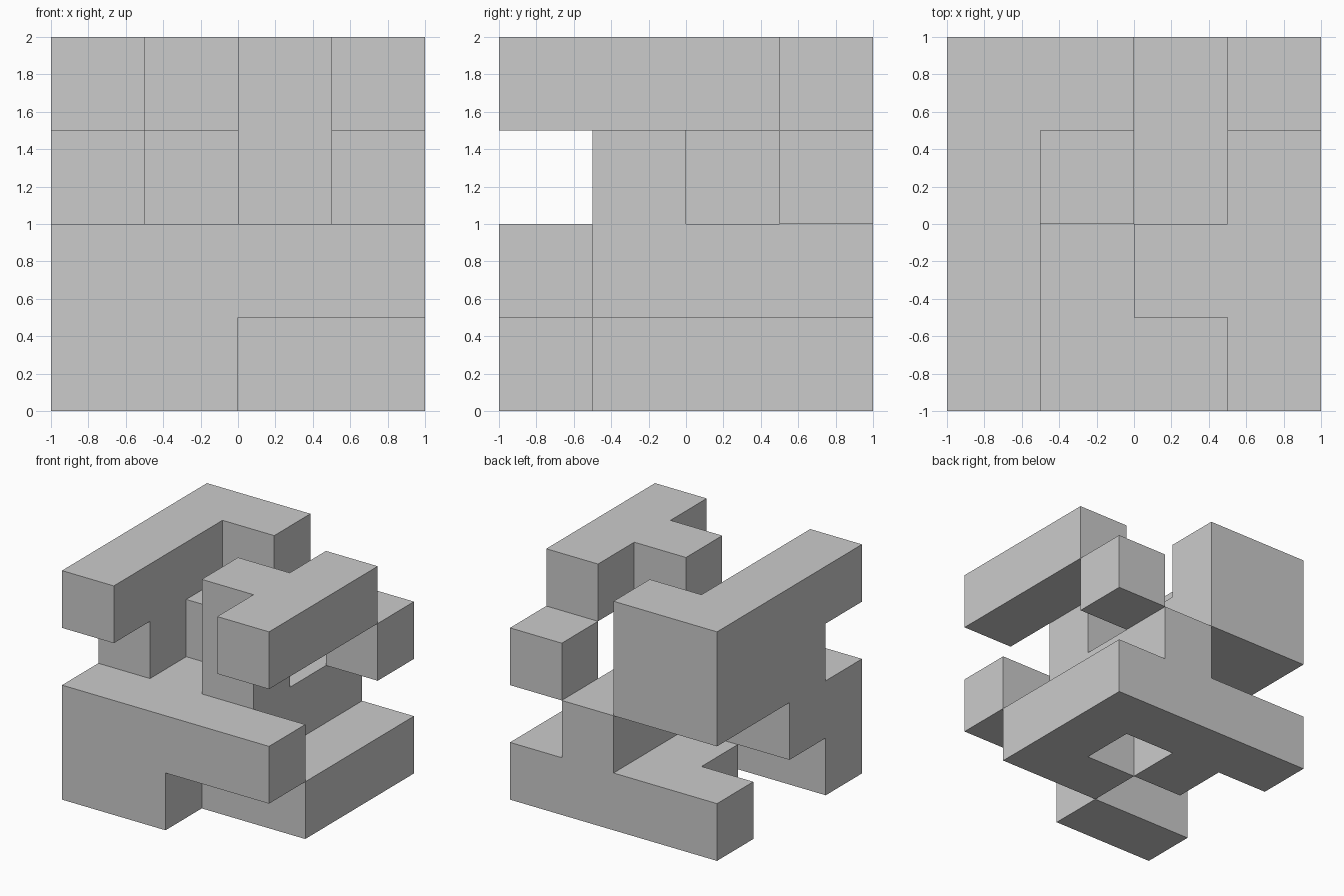
import bpy, bmesh
from mathutils import Vector

if "Cube" in bpy.data.objects:
    bpy.data.objects.remove(bpy.data.objects["Cube"])

S = 0.5  # cell size of the 4 x 4 x 4 grid

# Filled cells, one plan per layer from bottom to top.
# Each string is a row along x, listed from front (-y) to back (+y).
LAYERS = [
    ["##..", "..##", ".#.#", "####"],
    ["####", "###.", "..#.", "..#."],
    ["....", "#.#.", "##..", "##.#"],
    ["#..#", "#.##", "#..#", "##.."],
]
cells = {(x, y, z)
         for z, layer in enumerate(LAYERS)
         for y, row in enumerate(layer)
         for x, c in enumerate(row) if c == "#"}


def add_side(bm, cell, axis, sign):
    """One outward-facing square on the given side of a cell."""
    n = Vector((0, 0, 0))
    n[axis] = sign
    u, v = Vector((0, 0, 0)), Vector((0, 0, 0))
    u[(axis + 1) % 3] = 0.5
    v[(axis + 2) % 3] = 0.5 * sign
    mid = Vector(cell) + Vector((0.5, 0.5, 0.5)) + n * 0.5
    corners = (mid - u - v, mid + u - v, mid + u + v, mid - u + v)
    bm.faces.new([bm.verts.new((p - Vector((2, 2, 0))) * S) for p in corners])


# Interlocking blocks: only the exposed cell sides are built
bm = bmesh.new()
for cell in sorted(cells):
    for axis in range(3):
        for sign in (-1, 1):
            near = list(cell)
            near[axis] += sign
            if tuple(near) not in cells:
                add_side(bm, cell, axis, sign)

# Weld the squares and merge flat areas into clean large faces
bmesh.ops.remove_doubles(bm, verts=bm.verts[:], dist=0.001)
bmesh.ops.dissolve_limit(bm, angle_limit=0.01, verts=bm.verts[:], edges=bm.edges[:])

mesh = bpy.data.meshes.new("interlocking_blocks")
bm.to_mesh(mesh)
bm.free()
bpy.context.collection.objects.link(bpy.data.objects.new("interlocking_blocks", mesh))
